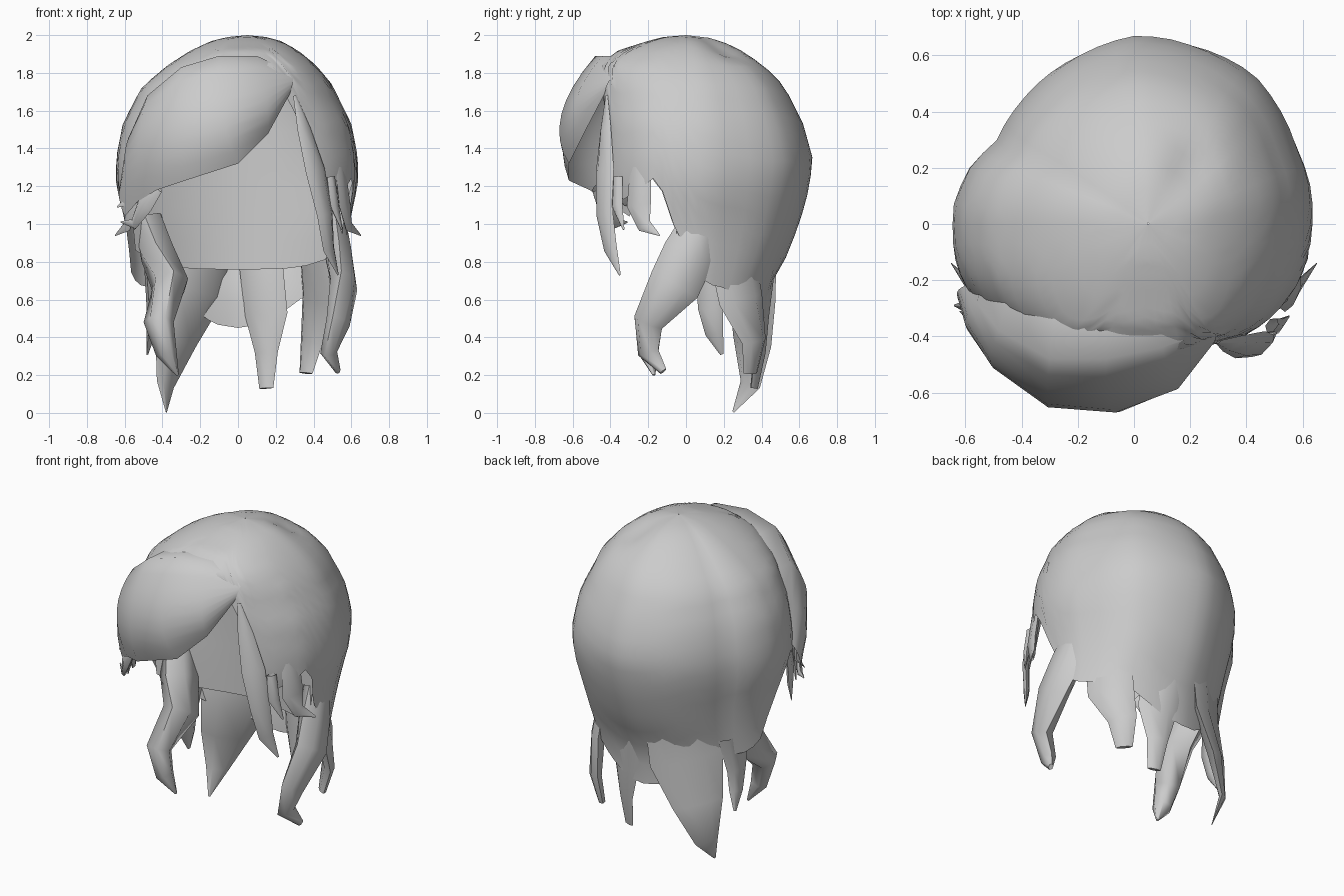
import bpy, math
from mathutils import Vector

if "Cube" in bpy.data.objects:
    bpy.data.objects.remove(bpy.data.objects["Cube"])


def interp(table, v):
    """Piecewise linear lookup in a sorted list of (key, value...) tuples."""
    if v <= table[0][0]:
        return table[0][1:]
    for a, b in zip(table, table[1:]):
        if v <= b[0]:
            t = (v - a[0]) / (b[0] - a[0])
            return tuple(p + (q - p) * t for p, q in zip(a[1:], b[1:]))
    return table[-1][1:]


def add_mesh(name, verts, faces):
    me = bpy.data.meshes.new(name)
    me.from_pydata(verts, [], faces)
    me.validate()
    ob = bpy.data.objects.new(name, me)
    bpy.context.collection.objects.link(ob)
    bpy.ops.object.select_all(action='DESELECT')
    ob.select_set(True)
    bpy.context.view_layer.objects.active = ob
    bpy.ops.object.shade_smooth_by_angle(angle=math.radians(70))
    return ob


def grid_faces(rows, cols, closed=False):
    n = cols if closed else cols - 1
    return [(r * cols + c, (r + 1) * cols + c,
             (r + 1) * cols + (c + 1) % cols, r * cols + (c + 1) % cols)
            for r in range(rows - 1) for c in range(n)]


def strand(name, path, thick):
    """Tapered lens-shaped lock; path points are (x, y, z, half_width)."""
    sides, verts = 6, []
    pts = [Vector(p[:3]) for p in path]
    wide = max(p[3] for p in path)
    for i, p in enumerate(pts):
        tan = (pts[min(i + 1, len(pts) - 1)] - pts[max(i - 1, 0)]).normalized()
        side = tan.cross(Vector((p.x, p.y, 0))).normalized()
        nor = side.cross(tan)
        w = path[i][3]
        h = thick * min(1, 1.3 * w / wide)
        for k in range(sides):
            a = 2 * math.pi * k / sides
            verts.append(p + side * w * math.cos(a) + nor * h * math.sin(a))
    faces = grid_faces(len(pts), sides, True)
    last = (len(pts) - 1) * sides
    faces.append(tuple(range(last, last + sides)))
    return add_mesh(name, verts, faces)


# Head cap: height -> (half width, front depth, back depth)
PROFILE = [(0.4, .52, .33, .43), (0.6, .55, .36, .44), (0.7, .56, .38, .46),
           (0.8, .56, .41, .52), (1.0, .585, .46, .60), (1.2, .635, .48, .655),
           (1.35, .635, .48, .67), (1.53, .60, .48, .62), (1.73, .50, .48, .52),
           (1.84, .39, .47, .41), (1.92, .28, .36, .29), (1.97, .18, .20, .19),
           (1.99, .10, .12, .11), (2.0, 0, 0, 0)]
# Lower hem: angle from the front -> height
HEM = [(0, 1.80), (20, 1.76), (27, 1.68), (36, 1.25), (45, 1.12), (62, 1.18),
       (75, 1.26), (84, 1.0), (95, .75), (105, .68), (118, .66), (130, .60),
       (142, .62), (152, .55), (166, .47), (180, .45)]
# Uneven plan outline: signed angle -> radial scale (flatter at the back left)
SWELL = [(-180, 1), (-167, .965), (-140, .915), (-120, .89), (-108, .97), (-96, 1.015),
         (-75, 1.02), (-50, 1), (60, .98), (80, .99), (100, 1.01), (115, 1),
         (139, 1.04), (162, 1.01), (180, 1)]


def cap_point(deg, z):
    a, f, b = interp(PROFILE, z)
    s, c = math.sin(math.radians(deg)), math.cos(math.radians(deg))
    e = 0.85 if c > 0 else 1.0
    k = interp(SWELL, deg)[0]
    x = k * a * math.copysign(abs(s) ** e, s)
    y = k * (-f * abs(c) ** e if c > 0 else -b * c)
    x += 0.05 * max(0, (z - 1.7) / 0.3)
    dip = 0.04 * math.exp(-((x - .2) ** 2 + (y - .2) ** 2) / .008) if z > 1.7 else 0
    return (x, y, z - dip)


COLS, ROWS = 60, 20
verts = []
for r in range(ROWS):
    t = max(r / (ROWS - 1), 0.005) ** 1.6
    for c in range(COLS):
        deg = -180 + 360 * c / COLS
        low = interp(HEM, abs(deg))[0]
        verts.append(cap_point(deg, 2 - (2 - low) * t))
add_mesh("hair_cap", verts, grid_faces(ROWS, COLS, True))

# Inner wall closing the cap behind the face opening, hollowed towards the back
verts = []
for r in range(8):
    z = 0.76 + 1.02 * r / 7
    a = interp(PROFILE, z)[0] * 0.97
    for c in range(13):
        u = -1 + c / 6
        verts.append((a * u, -.05 + .23 * (1 - u * u), z + .1 * u ** 4 * (1 - r / 7)))
add_mesh("inner_wall", verts, grid_faces(8, 13))

# Swept fringe: three guide curves, root / bulge / hem
ROOT = [(-.60, -.22, 1.25), (-.56, -.28, 1.5), (-.48, -.38, 1.68), (-.3, -.48, 1.83),
        (-.1, -.48, 1.89), (.1, -.44, 1.89), (.29, -.37, 1.8)]
BULGE = [(-.63, -.25, 1.16), (-.60, -.36, 1.32), (-.51, -.50, 1.45), (-.31, -.64, 1.53),
         (-.08, -.66, 1.58), (.15, -.58, 1.66), (.29, -.41, 1.75)]
EDGE = [(-.60, -.30, 1.04), (-.53, -.42, 1.12), (-.43, -.51, 1.18), (-.28, -.62, 1.23),
        (0, -.62, 1.32), (.16, -.54, 1.48), (.275, -.43, 1.69)]
verts = [(x * .95, y * .7, z) for x, y, z in ROOT]   # tucked into the cap
for r in range(9):
    v = r / 8
    w = ((1 - v) * (1 - 2 * v), 4 * v * (1 - v), v * (2 * v - 1))
    for p, q, s in zip(ROOT, BULGE, EDGE):
        verts.append(Vector(p) * w[0] + Vector(q) * w[1] + Vector(s) * w[2])
add_mesh("fringe", verts, grid_faces(10, 7))

# Fringe tips curling at the left temple
strand("fringe_tip_lower", [(-.42, -.48, 1.19, .03), (-.49, -.43, 1.11, .06),
                            (-.55, -.37, 1.0, .03), (-.62, -.31, 1.01, .004)], .025)
strand("fringe_tip_upper", [(-.56, -.33, 1.22, .06), (-.58, -.30, 1.12, .04),
                            (-.64, -.29, 1.09, .004)], .02)

# Long lock framing the right of the face
strand("front_lock", [(.30, -.42, 1.68, .01), (.35, -.425, 1.5, .045), (.41, -.43, 1.28, .07),
                      (.46, -.43, 1.05, .06), (.48, -.40, .87, .045),
                      (.53, -.35, .73, .006)], .022)

# Short temple wisps on both sides
for side, s in (("right", 1), ("left", -1)):
    strand("temple_wisp_" + side, [(s * .54, -.24, 1.30, .06), (s * .565, -.25, 1.1, .07),
                                   (s * .585, -.22, .99, .04), (s * .65, -.14, .94, .004)], .02)
    strand("temple_curl_" + side, [(s * .49, -.36, 1.25, .03), (s * .51, -.365, 1.1, .035),
                                   (s * .55, -.33, .97, .005)], .02)

# Thick side tufts that curl forward
strand("side_tuft_right", [(.50, .08, 1.02, .10), (.53, .02, .85, .14), (.56, -.06, .68, .14),
                           (.53, -.20, .48, .085), (.48, -.20, .32, .06),
                           (.53, -.12, .22, .02)], .075)
strand("side_tuft_left", [(-.48, .08, 1.02, .10), (-.43, .02, .85, .14), (-.36, -.06, .68, .14),
                          (-.42, -.20, .48, .085), (-.38, -.20, .32, .06),
                          (-.32, -.17, .2, .008)], .10)
strand("side_wisp_left", [(-.45, .16, .78, .11), (-.45, .13, .55, .07),
                          (-.46, .15, .42, .05), (-.48, .19, .31, .01)], .035)

# Back tufts along the nape
strand("back_tuft_right", [(.40, .24, .85, .14), (.42, .29, .6, .14), (.39, .36, .38, .085),
                           (.36, .34, .21, .05)], .045)
strand("back_tuft_middle", [(.12, .43, .8, .12), (.15, .39, .52, .12), (.15, .39, .32, .065),
                            (.15, .36, .13, .04)], .035)
strand("back_tuft_left", [(-.20, .40, .9, .18), (-.25, .35, .65, .22), (-.33, .35, .38, .15),
                          (-.385, .34, .15, .07), (-.38, .25, .005, .006)], .05)
